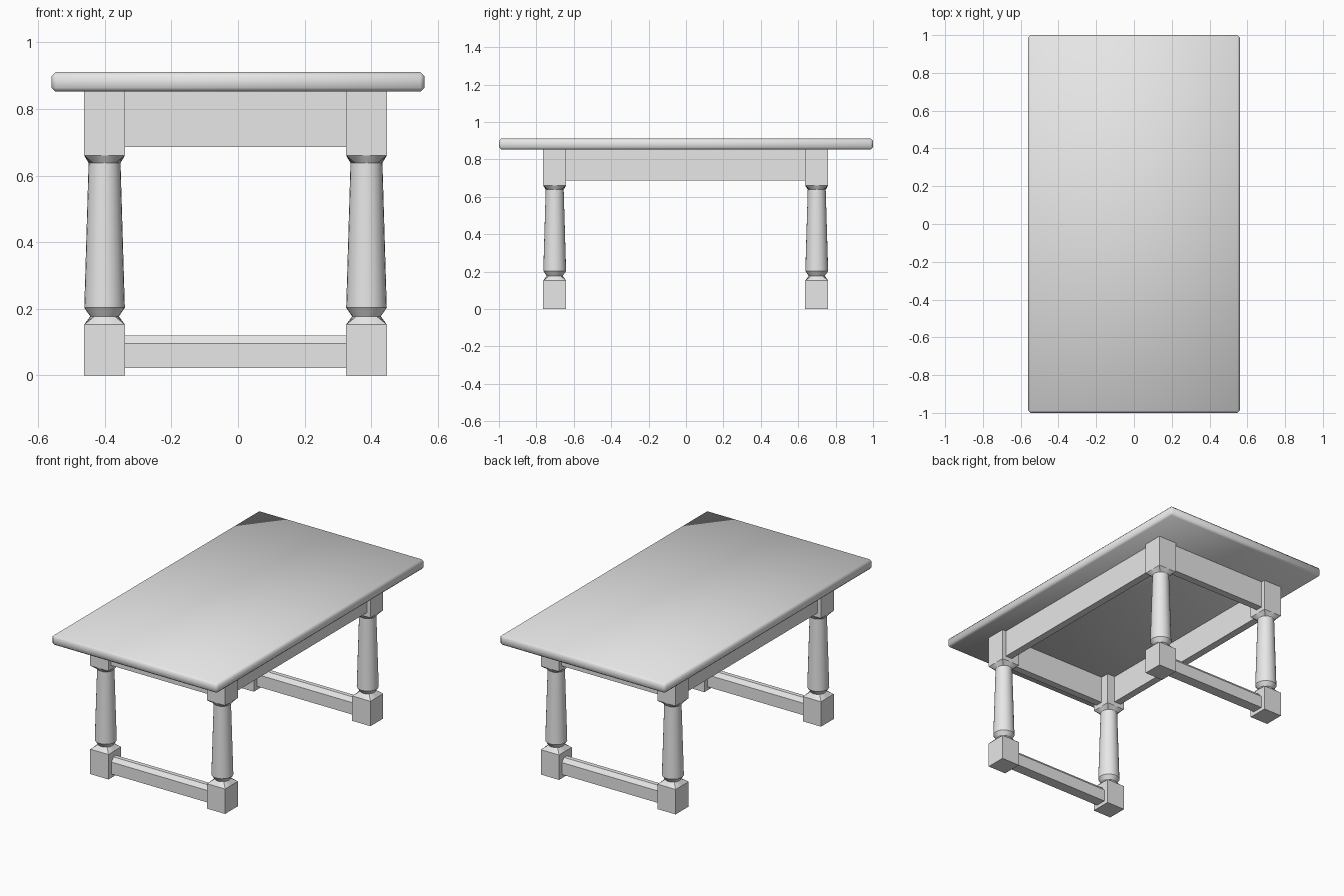
import bpy, bmesh, math
from mathutils import Vector

cube = bpy.data.objects.get("Cube")
if cube:
    bpy.data.objects.remove(cube, do_unlink=True)

GREY = (0.8, 0.8, 0.8, 1)
mat = bpy.data.materials.new("plain grey")
mat.use_nodes = True
mat.diffuse_color = GREY
mat.node_tree.nodes["Principled BSDF"].inputs["Base Color"].default_value = GREY

LEG_X, LEG_Y = (-0.401, 0.386), (-0.702, 0.699)
MID_X, MID_Y = sum(LEG_X) / 2, sum(LEG_Y) / 2
HALF = 0.0615          # half width of the square leg blocks
TOP_Z = 0.852          # underside of the table top
SIDES = 24


def finish(name, bm):
    bmesh.ops.recalc_face_normals(bm, faces=bm.faces)
    mesh = bpy.data.meshes.new(name)
    bm.to_mesh(mesh)
    bm.free()
    mesh.materials.append(mat)
    obj = bpy.data.objects.new(name, mesh)
    bpy.context.collection.objects.link(obj)
    return obj


def add_box(bm, lo, hi):
    lo, hi = Vector(lo), Vector(hi)
    verts = bmesh.ops.create_cube(bm, size=1)["verts"]
    for v in verts:
        v.co = (lo + hi) / 2 + v.co * (hi - lo)
    return verts


def add_loft(bm, x, y, rings):
    """Skin rings of (radius, height, is_square)."""
    loops = []
    for r, z, square in rings:
        loop = []
        for i in range(SIDES):
            a = math.tau * i / SIDES
            c, s = math.cos(a), math.sin(a)
            k = r / max(abs(c), abs(s)) if square else r
            loop.append(bm.verts.new((x + c * k, y + s * k, z)))
        loops.append(loop)
    for low, high in zip(loops, loops[1:]):
        for i in range(SIDES):
            j = (i + 1) % SIDES
            bm.faces.new((low[i], low[j], high[j], high[i]))


# Table top with a softened edge
bm = bmesh.new()
add_box(bm, (-0.56, -1, TOP_Z), (0.56, 1, 0.911))
bmesh.ops.bevel(bm, geom=bm.edges[:], offset=0.012, segments=1, affect='EDGES')
for f in bm.faces:
    f.smooth = True
finish("table_top", bm)

# Turned legs between square blocks
TURNING = [(HALF, 0.152, True), (0.043, 0.177, False), (0.061, 0.203, False),
           (0.048, 0.638, False), (HALF, 0.661, True)]
for x, side in zip(LEG_X, ("right", "left")):
    for y, end in zip(LEG_Y, ("front", "back")):
        bm = bmesh.new()
        add_box(bm, (x - HALF, y - HALF, 0), (x + HALF, y + HALF, 0.152))
        add_box(bm, (x - HALF, y - HALF, 0.661), (x + HALF, y + HALF, TOP_Z))
        add_loft(bm, x, y, TURNING)
        leg = finish(f"{end}_{side}_leg", bm)
        bpy.ops.object.select_all(action='DESELECT')
        leg.select_set(True)
        bpy.context.view_layer.objects.active = leg
        bpy.ops.object.shade_smooth_by_angle(angle=math.radians(30))

# Apron rails set back from the outer leg faces
RECESS, THICK = 0.025, 0.045
for y, end, sign in zip(LEG_Y, ("front", "back"), (-1, 1)):
    outer = y + sign * (HALF - RECESS)
    ys = sorted((outer, outer - sign * THICK))
    bm = bmesh.new()
    add_box(bm, (LEG_X[0] + HALF, ys[0], 0.686), (LEG_X[1] - HALF, ys[1], TOP_Z))
    finish(f"{end}_apron", bm)
for x, side, sign in zip(LEG_X, ("right", "left"), (-1, 1)):
    outer = x + sign * (HALF - RECESS)
    xs = sorted((outer, outer - sign * THICK))
    bm = bmesh.new()
    add_box(bm, (xs[0], LEG_Y[0] + HALF, 0.686), (xs[1], LEG_Y[1] - HALF, TOP_Z))
    finish(f"{side}_apron", bm)

# Low stretchers with chamfered upper edges
HALF_W, CHAMFER = 0.033, 0.02
section = [(-HALF_W, 0.022), (HALF_W, 0.022), (HALF_W, 0.095),
           (HALF_W - CHAMFER, 0.119), (CHAMFER - HALF_W, 0.119), (-HALF_W, 0.095)]
for y, end in zip(LEG_Y, ("front", "back")):
    bm = bmesh.new()
    face = bm.faces.new([bm.verts.new((LEG_X[0] + HALF, y + p, z)) for p, z in section])
    made = bmesh.ops.extrude_face_region(bm, geom=[face])["geom"]
    for v in made:
        if isinstance(v, bmesh.types.BMVert):
            v.co.x = LEG_X[1] - HALF
    if not face.is_valid or all(len(e.link_faces) == 2 for e in bm.edges):
        pass
    else:
        bmesh.ops.holes_fill(bm, edges=bm.edges[:], sides=0)
    finish(f"{end}_stretcher", bm)
